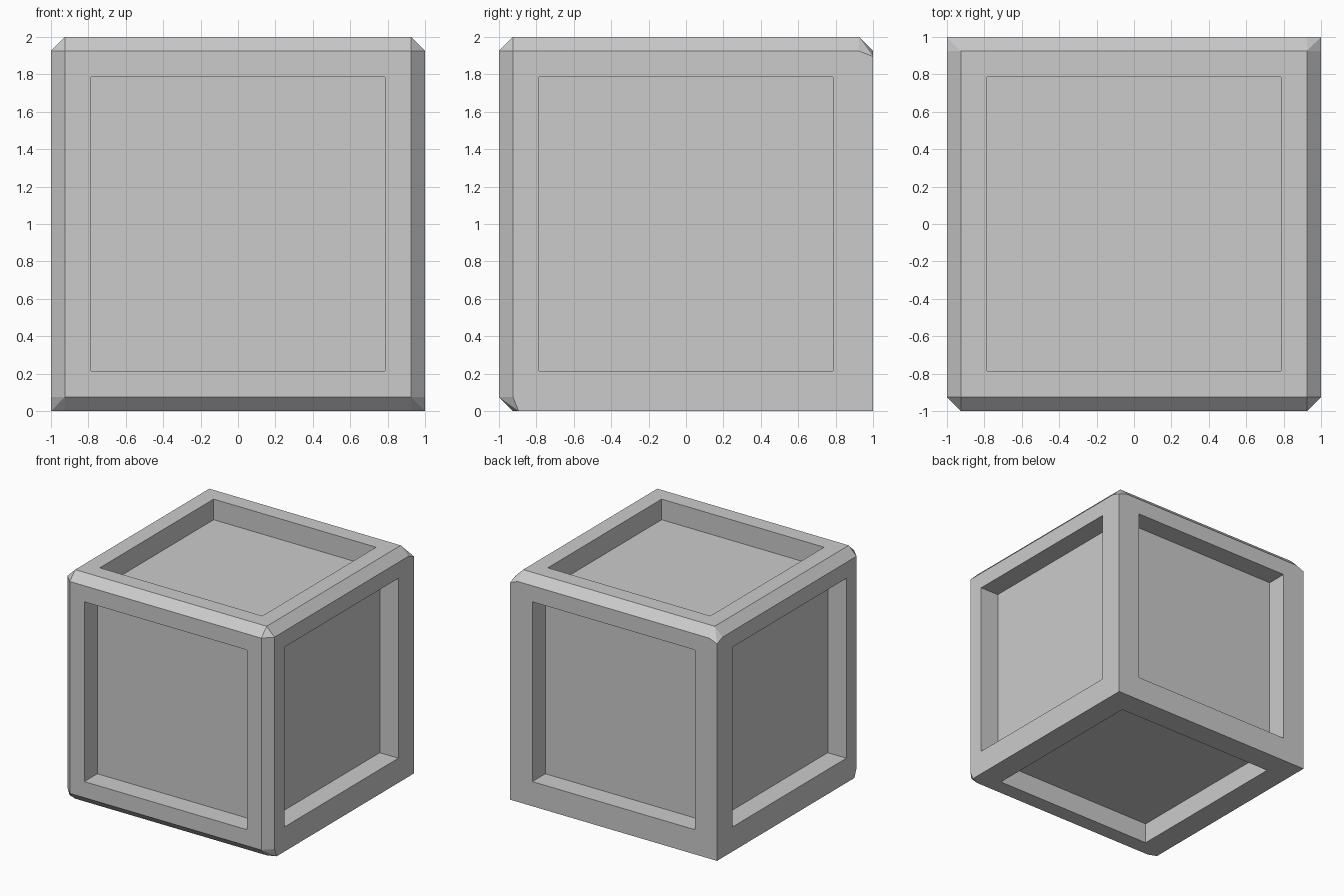
import bpy, bmesh
from mathutils import Vector, Matrix
from itertools import product

if "Cube" in bpy.data.objects:
    bpy.data.objects.remove(bpy.data.objects["Cube"])

C = 0.925        # where the chamfers start
SLIDE = 0.895    # chamfer run-out along an unchamfered edge
HALF = 0.785     # half width of the recess openings
FLOOR = 0.82     # recess floor distance from the centre
CENTRE = Vector((0, 0, 1))


def make_object(name, bm):
    mesh = bpy.data.meshes.new(name)
    bm.to_mesh(mesh)
    bm.free()
    obj = bpy.data.objects.new(name, mesh)
    bpy.context.collection.objects.link(obj)
    return obj


# Crate body: hull of a cube whose top and front edges are chamfered
bm = bmesh.new()
for sx, sy, sz in product((-1, 1), repeat=3):
    top, front = sz > 0, sy < 0
    if not (top or front):
        points = [(sx, sy, sz)]
    else:
        points = [(sx, C * sy, C * sz), (C * sx, sy, C * sz), (C * sx, C * sy, sz)]
        if not front:
            points.append((sx, sy, SLIDE * sz))
        elif not top:
            points.append((sx, SLIDE * sy, sz))
    for p in points:
        bm.verts.new(Vector(p) + CENTRE)
bmesh.ops.convex_hull(bm, input=bm.verts)
bmesh.ops.dissolve_limit(bm, angle_limit=0.01, verts=bm.verts, edges=bm.edges)
bmesh.ops.recalc_face_normals(bm, faces=bm.faces)
crate = make_object("crate", bm)

# Recess cutters: one box per side
bm = bmesh.new()
outer = 1.2
for axis, sign in product(range(3), (-1, 1)):
    size = Vector((2 * HALF,) * 3)
    size[axis] = outer - FLOOR
    pos = CENTRE.copy()
    pos[axis] += sign * (outer + FLOOR) / 2
    bmesh.ops.create_cube(bm, size=1, matrix=Matrix.Translation(pos) @ Matrix.Diagonal(size).to_4x4())
cutter = make_object("recess_cutter", bm)
cutter.hide_render = True

# Sink the panels into all six sides
mod = crate.modifiers.new("recesses", 'BOOLEAN')
mod.operation = 'DIFFERENCE'
mod.solver = 'EXACT'
mod.object = cutter
bpy.context.view_layer.objects.active = crate
crate.select_set(True)
bpy.ops.object.modifier_apply(modifier=mod.name)
bpy.data.objects.remove(cutter)
